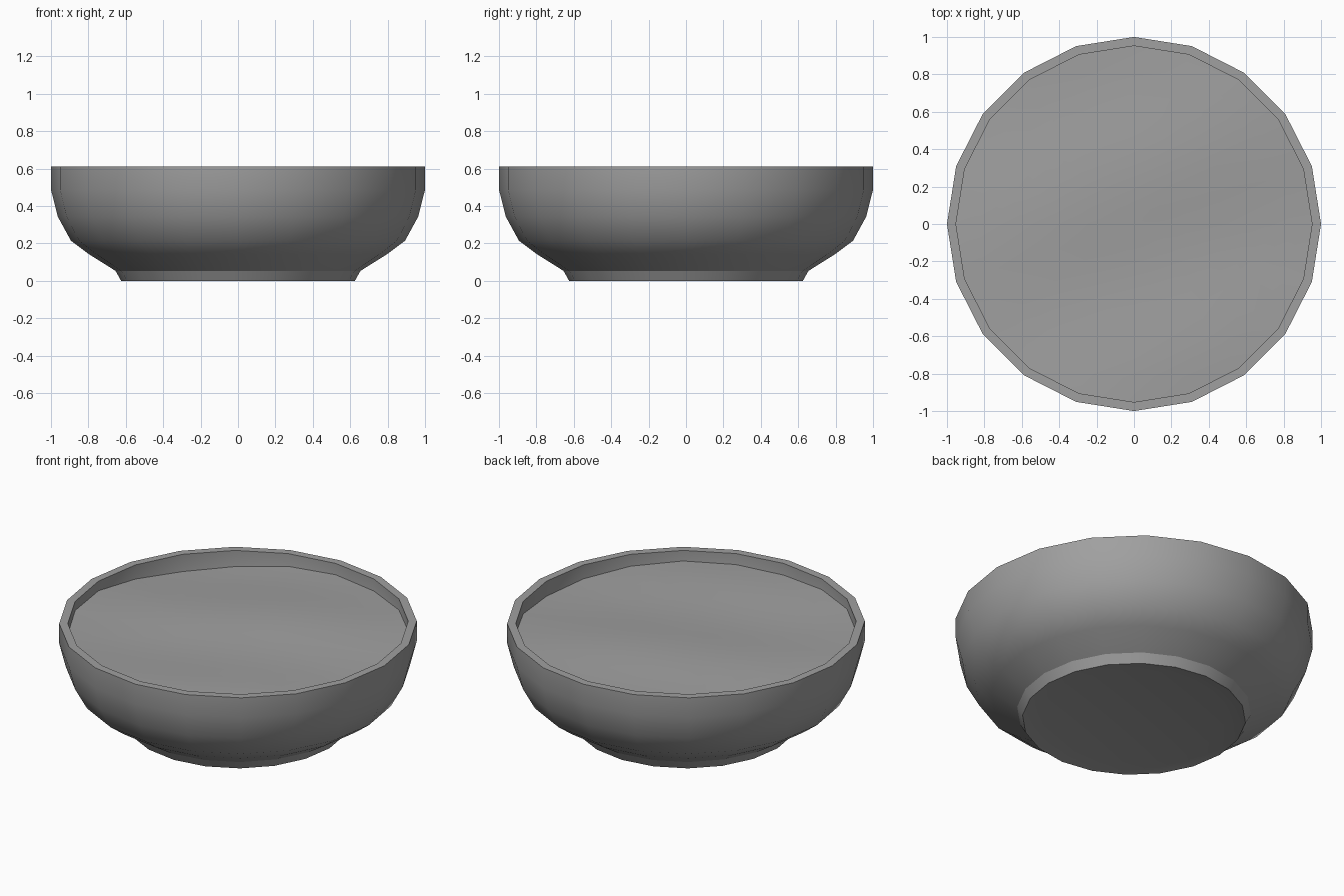
import bpy, bmesh
from math import sin, cos, pi, radians

SIDES = 20

cube = bpy.data.objects.get("Cube")
if cube:
    bpy.data.objects.remove(cube)

# One plain grey for everything
grey = bpy.data.materials.new("plain_grey")
grey.use_nodes = True
colour = (0.35, 0.35, 0.35, 1)
grey.diffuse_color = colour
grey.node_tree.nodes["Principled BSDF"].inputs["Base Color"].default_value = colour


def lathe(name, profile, height=None, sharp_level=None):
    """Turn (radius, z) points round the z axis; radius 0 makes a pole."""
    bm = bmesh.new()
    rings = []
    for r, z in profile:
        count = SIDES if r > 0 else 1
        ring = []
        for i in range(count):
            a = 2 * pi * i / SIDES
            x, y = r * cos(a), r * sin(a)
            ring.append(bm.verts.new((x, y, z + (height(x, y) if height else 0))))
        rings.append(ring)
    for low, high in zip(rings, rings[1:]):
        for i in range(SIDES):
            j = (i + 1) % SIDES
            corners = [low[i % len(low)], low[j % len(low)],
                       high[j % len(high)], high[i % len(high)]]
            bm.faces.new(list(dict.fromkeys(corners)))
    bm.normal_update()
    # Smooth shading, with creases at the rim and the foot
    for f in bm.faces:
        f.smooth = True
    for e in bm.edges:
        at_level = sharp_level is not None and all(abs(v.co.z - sharp_level) < 1e-4 for v in e.verts)
        e.smooth = not at_level and e.calc_face_angle(0) < radians(30)
    mesh = bpy.data.meshes.new(name)
    bm.to_mesh(mesh)
    bm.free()
    mesh.materials.append(grey)
    obj = bpy.data.objects.new(name, mesh)
    bpy.context.collection.objects.link(obj)
    return obj


# Bowl: hollow underside, foot, outer wall, rim, inner wall and floor
bowl_profile = [
    (0, 0.02), (0.52, 0.02), (0.625, 0), (0.655, 0.053), (0.80, 0.144),
    (0.893, 0.214), (0.963, 0.342), (1, 0.487), (1, 0.61),
    (0.952, 0.61), (0.952, 0.49), (0.917, 0.36), (0.855, 0.25),
    (0.77, 0.185), (0.6, 0.1), (0, 0.08),
]
lathe("bowl", bowl_profile, sharp_level=0.053)


# Filling: a gently rippled surface just under the rim
def ripple(x, y):
    return (0.03 * x * y + 0.012 * sin(4.2 * x + 1.5 * y + 0.6)
            + 0.010 * sin(5.5 * y - 2.0 * x))


RINGS = 8
filling_profile = [(0.952 * (1 - k / RINGS), 0.538) for k in range(RINGS + 1)]
lathe("filling", filling_profile, height=ripple)
